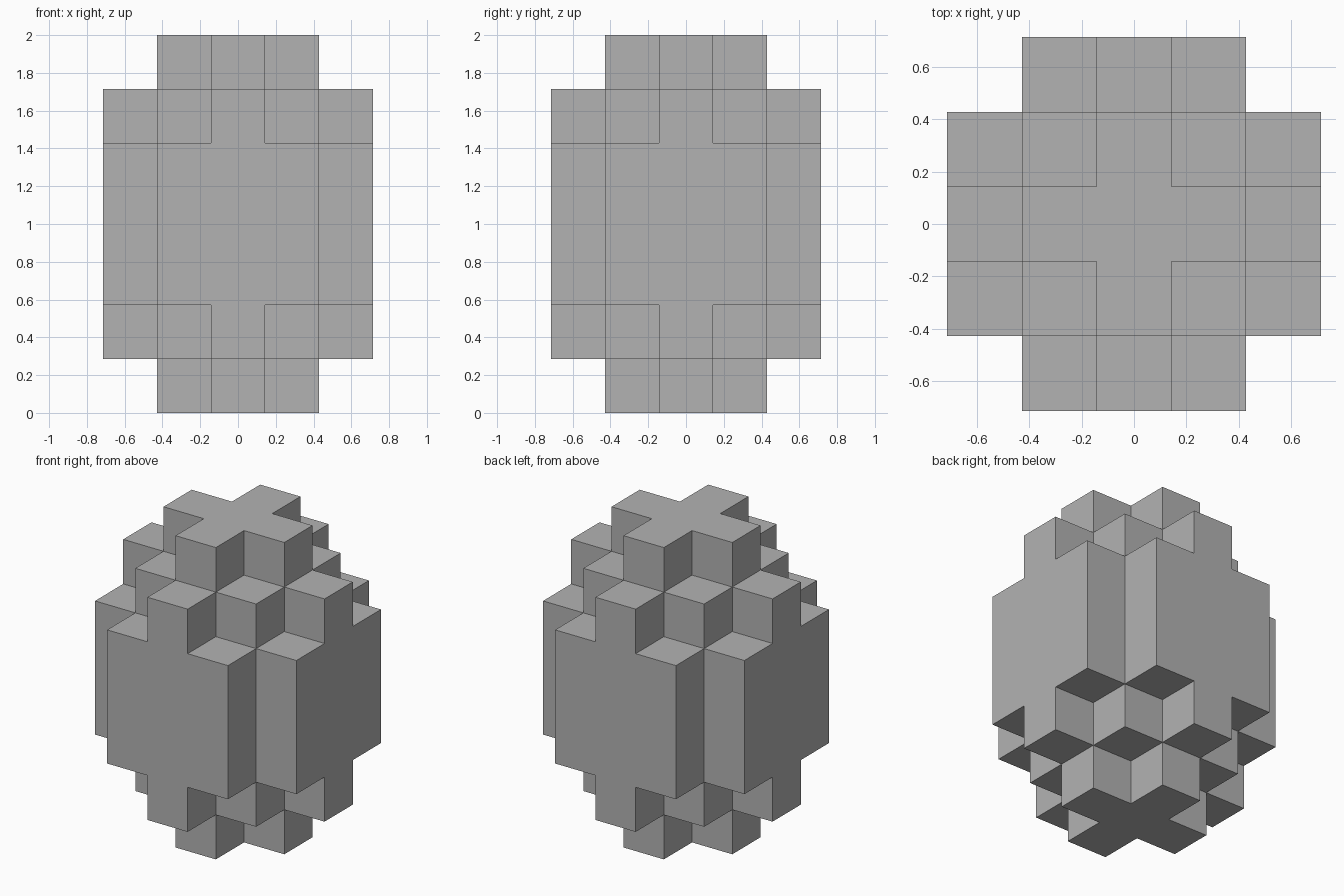
import bpy
import bmesh
import math
from mathutils import Vector

cube = bpy.data.objects.get("Cube")
if cube:
    bpy.data.objects.remove(cube, do_unlink=True)

UNIT = 2 / 7  # seven blocks tall

# One flat grey for the whole body
grey = bpy.data.materials.new("plain grey")
grey.use_nodes = True
colour = (0.45, 0.45, 0.45, 1)
grey.diffuse_color = colour
grey.node_tree.nodes["Principled BSDF"].inputs["Base Color"].default_value = colour


def filled(cell):
    """Stepped egg: a wide straight middle that tapers in diamond layers."""
    i, j, k = (abs(int(c)) for c in cell)
    return i <= 2 and j <= 2 and k <= 3 and i + j + max(k - 1, 0) <= 3


# Outer skin of the stacked blocks: a square wherever a block meets air
bm = bmesh.new()
axes = [Vector(a) for a in ((1, 0, 0), (0, 1, 0), (0, 0, 1))]
base = Vector((0, 0, 1))
for i in range(-2, 3):
    for j in range(-2, 3):
        for k in range(-3, 4):
            cell = Vector((i, j, k))
            if not filled(cell):
                continue
            for n in range(3):
                for sign in (-1, 1):
                    out = axes[n] * sign
                    if filled(cell + out):
                        continue
                    u = axes[(n + 1) % 3] / 2
                    v = axes[(n + 2) % 3] * sign / 2
                    mid = cell + out / 2
                    corners = (mid - u - v, mid + u - v, mid + u + v, mid - u + v)
                    bm.faces.new([bm.verts.new(c * UNIT + base) for c in corners])

# Weld the squares and merge flat areas into single faces
bmesh.ops.remove_doubles(bm, verts=bm.verts, dist=0.001)
bmesh.ops.dissolve_limit(bm, angle_limit=math.radians(1), verts=bm.verts, edges=bm.edges)

mesh = bpy.data.meshes.new("stepped_block_body")
bm.to_mesh(mesh)
bm.free()
mesh.materials.append(grey)
body = bpy.data.objects.new("stepped_block_body", mesh)
bpy.context.collection.objects.link(body)
